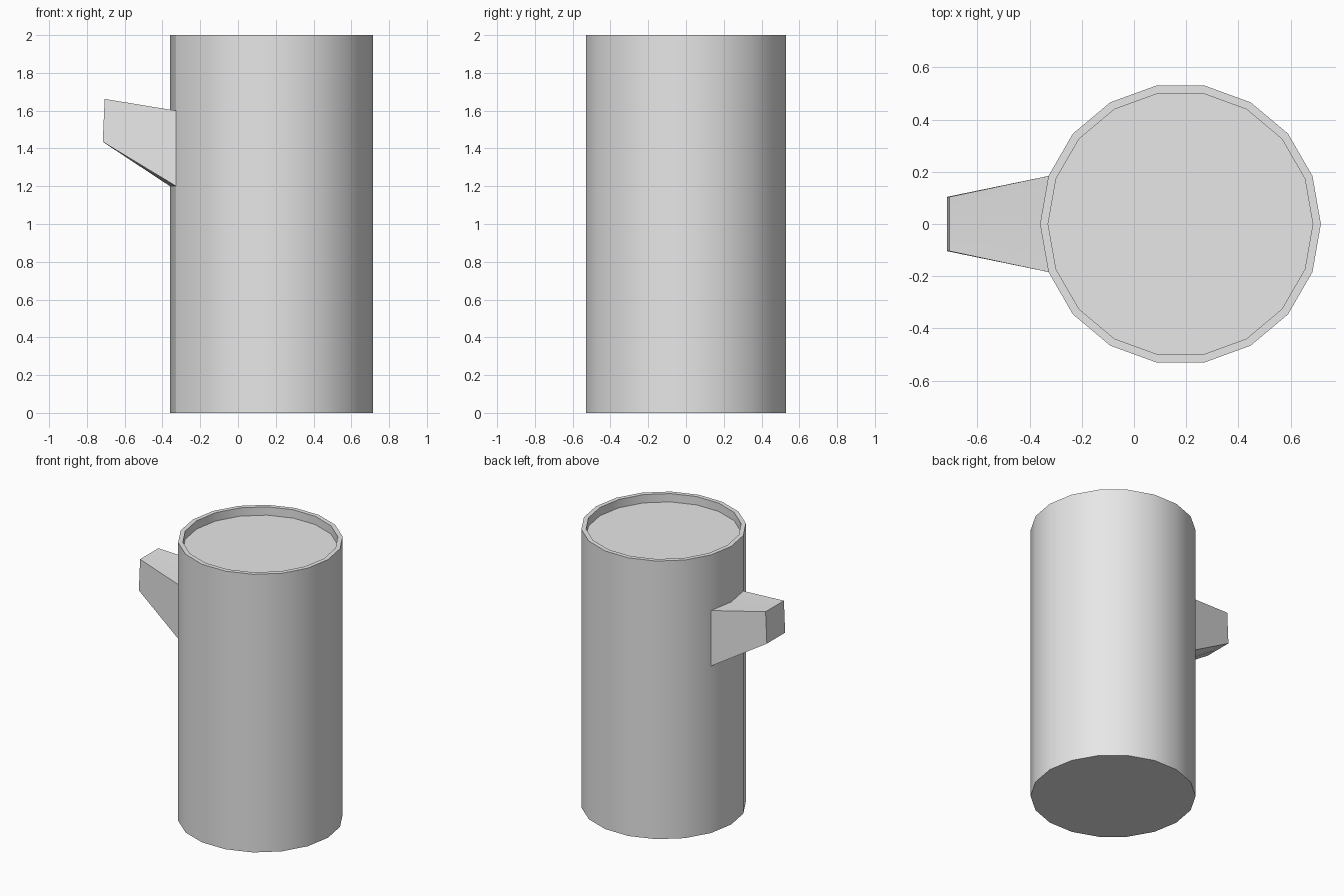
import bpy
import bmesh
from math import cos, sin, radians

cube = bpy.data.objects.get("Cube")
if cube:
    bpy.data.objects.remove(cube, do_unlink=True)

SIDES = 18
STEP = 360 / SIDES
CENTRE_X = 0.178
OUTER, INNER = 0.538, 0.507
HEIGHT, FLOOR = 2.0, 1.94

grey = bpy.data.materials.new("light_grey")
grey.use_nodes = True
grey.diffuse_color = (0.8, 0.8, 0.8, 1)
grey.node_tree.nodes["Principled BSDF"].inputs["Base Color"].default_value = (0.8, 0.8, 0.8, 1)


def rim_point(index, radius, z):
    a = radians(index * STEP)
    return (CENTRE_X + radius * cos(a), radius * sin(a), z)


def bridge(bm, lower, upper):
    n = len(lower)
    for i in range(n):
        j = (i + 1) % n
        bm.faces.new((lower[i], lower[j], upper[j], upper[i]))


def finish(bm, name):
    """Smooth shading with hard edges wherever the surface turns sharply."""
    bmesh.ops.recalc_face_normals(bm, faces=bm.faces)
    for f in bm.faces:
        f.smooth = True
    for e in bm.edges:
        if e.calc_face_angle(0) > radians(30):
            e.smooth = False
    mesh = bpy.data.meshes.new(name)
    bm.to_mesh(mesh)
    bm.free()
    mesh.materials.append(grey)
    obj = bpy.data.objects.new(name, mesh)
    bpy.context.collection.objects.link(obj)
    return obj


# Body: stacked rings forming the wall, raised rim and recessed lid
bm = bmesh.new()
rings = [[bm.verts.new(rim_point(i, r, z)) for i in range(SIDES)]
         for r, z in ((OUTER, 0), (OUTER, HEIGHT), (INNER, HEIGHT), (INNER, FLOOR))]
for lower, upper in zip(rings, rings[1:]):
    bridge(bm, lower, upper)
bm.faces.new(rings[0])
bm.faces.new(rings[-1])
# Hard vertical seam beside the handle
seam = SIDES // 2 + 1
bm.edges.get((rings[0][seam], rings[1][seam])).smooth = False
finish(bm, "mug_body")

# Handle: tapered stub growing out of two wall facets
bm = bmesh.new()
facets = [SIDES // 2 - 1, SIDES // 2, SIDES // 2 + 1]
base = [bm.verts.new(rim_point(i, OUTER, 1.6)) for i in facets]
base += [bm.verts.new(rim_point(i, OUTER, 1.2)) for i in reversed(facets)]
tip = [bm.verts.new((-0.706, y, 1.662)) for y in (0.104, 0, -0.104)]
tip += [bm.verts.new((-0.716, y, 1.435)) for y in (-0.104, 0, 0.104)]
bridge(bm, base, tip)
bm.faces.new(tip)
# Temporary inner cap gives consistent outward normals
cap = bm.faces.new(base)
bmesh.ops.recalc_face_normals(bm, faces=bm.faces)
bmesh.ops.delete(bm, geom=[cap], context='FACES_ONLY')
finish(bm, "handle")
